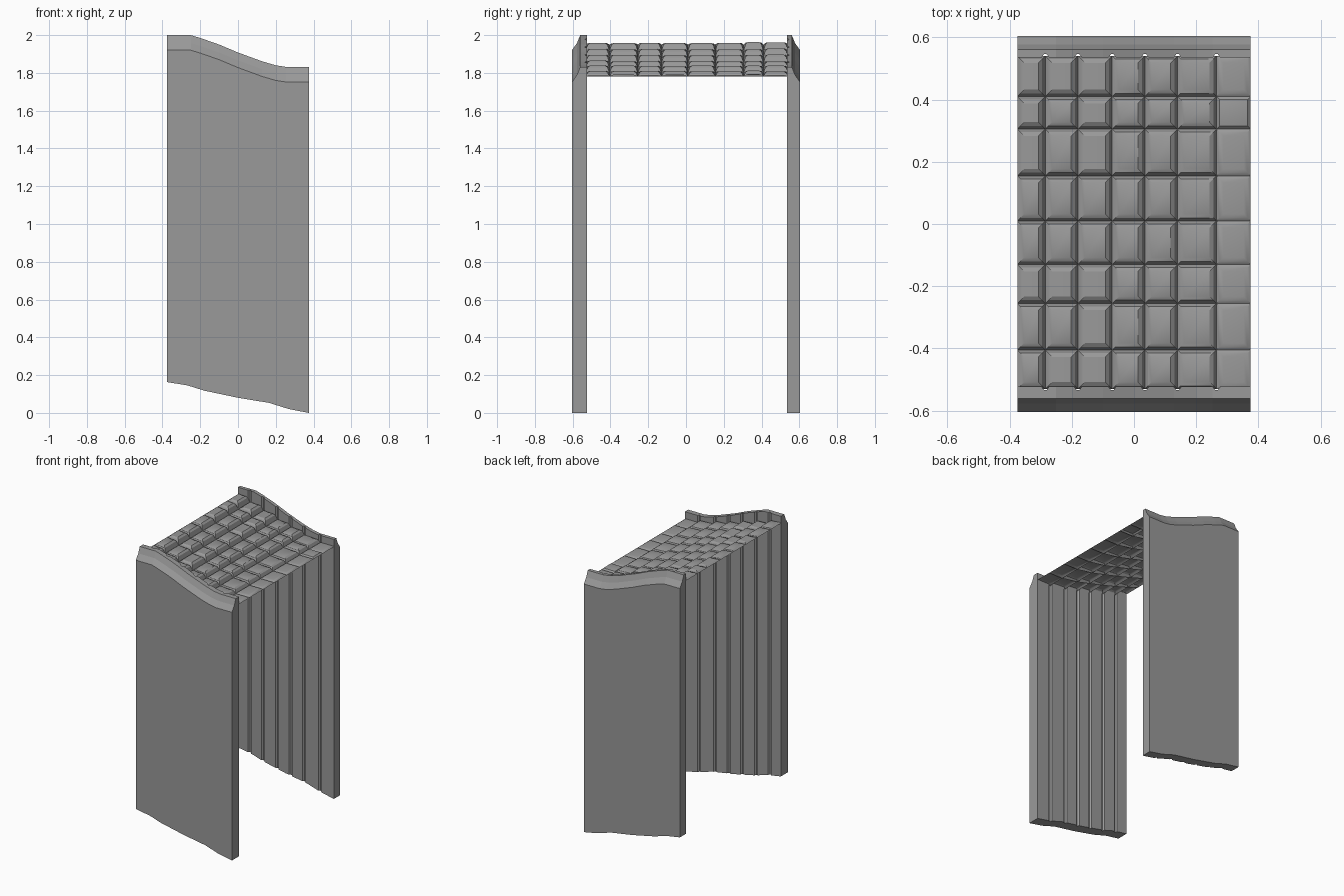
import bpy
import bmesh
import random

random.seed(4)
cube = bpy.data.objects.get("Cube")
if cube:
    bpy.data.objects.remove(cube, do_unlink=True)

stone = bpy.data.materials.new("grey stone")
stone.use_nodes = True
GREY = (0.32, 0.32, 0.32, 1)
stone.diffuse_color = GREY
stone.node_tree.nodes["Principled BSDF"].inputs["Base Color"].default_value = GREY

# Guide lines along x: coping height, foot height, brick layout
COPING = [(-.375, 2), (-.25, 2), (-.2, 1.985), (-.1, 1.95), (0, 1.908),
          (.125, 1.862), (.2, 1.84), (.25, 1.832), (.375, 1.832)]
FOOT = [(-.375, .163), (-.265, .145), (-.18, .118), (0, .08), (.165, .053),
        (.27, .02), (.375, 0)]
COLUMNS = [-.375, -.285, -.18, -.07, .035, .14, .265, .375]
ROWS = [-.53, -.405, -.255, -.13, .01, .155, .305, .41, .54]
STEPS = [1.96, 1.926, 1.894, 1.863, 1.836, 1.81, 1.79, 1.79]


def along(points, x):
    """Height of a guide line at x."""
    for (x0, z0), (x1, z1) in zip(points, points[1:]):
        if x <= x1:
            return z0 + (z1 - z0) * (x - x0) / (x1 - x0)
    return points[-1][1]


def finish(name, bm):
    bmesh.ops.recalc_face_normals(bm, faces=bm.faces)
    mesh = bpy.data.meshes.new(name)
    bm.to_mesh(mesh)
    bm.free()
    mesh.materials.append(stone)
    obj = bpy.data.objects.new(name, mesh)
    bpy.context.collection.objects.link(obj)
    return obj


def wall(name, side, inner):
    """Side slab with a stepped coping and planked inner face."""
    # x stations with plank joints cut into the inner face
    stations = {x: 0 for x, z in COPING + FOOT}
    for x in COLUMNS[1:-1]:
        for near in [s for s in stations if abs(s - x) < .02]:
            del stations[near]
        stations.update({x - .012: 0, x - .004: .011, x + .004: .011, x + .012: 0})
    bm = bmesh.new()
    rings = []
    for x, depth in sorted(stations.items()):
        top, foot, face = along(COPING, x), along(FOOT, x), inner + depth
        section = [(.604, foot), (.604, top - .08), (.577, top - .042),
                   (.56, top), (face, top), (face, foot)]
        rings.append([bm.verts.new((x, side * y, z)) for y, z in section])
    for a, b in zip(rings, rings[1:]):
        for i in range(len(a)):
            j = (i + 1) % len(a)
            bm.faces.new((a[i], a[j], b[j], b[i]))
    bm.faces.new(rings[0])
    bm.faces.new(rings[-1])
    return finish(name, bm)


def deck():
    """Stepped sheet of softly rounded bricks."""
    bm = bmesh.new()
    for i, (x0, x1) in enumerate(zip(COLUMNS, COLUMNS[1:])):
        low, high = STEPS[i + 1] - .01, STEPS[i] - .01
        for y0, y1 in zip(ROWS, ROWS[1:]):
            top = STEPS[i] + random.uniform(-.003, .003)
            rings = []
            for inset, rise in ((0, 0), (.01, .75), (.022, 1)):
                ring = []
                for x, y, base in ((x0 + inset, y0 + inset, high), (x1 - inset, y0 + inset, low),
                                   (x1 - inset, y1 - inset, low), (x0 + inset, y1 - inset, high)):
                    ring.append(bm.verts.new((x, y, base + (top - base) * rise)))
                rings.append(ring)
            for a, b in zip(rings, rings[1:]):
                for k in range(4):
                    m = (k + 1) % 4
                    bm.faces.new((a[k], a[m], b[m], b[k]))
            bm.faces.new(rings[-1])
    bmesh.ops.remove_doubles(bm, verts=bm.verts, dist=.0005)
    return finish("brick_deck", bm)


wall("front_wall", -1, .523)
wall("back_wall", 1, .535)
bricks = deck()

# Soften the brick edges
bpy.ops.object.select_all(action='DESELECT')
bricks.select_set(True)
bpy.context.view_layer.objects.active = bricks
bpy.ops.object.shade_smooth_by_angle(angle=0.5)
